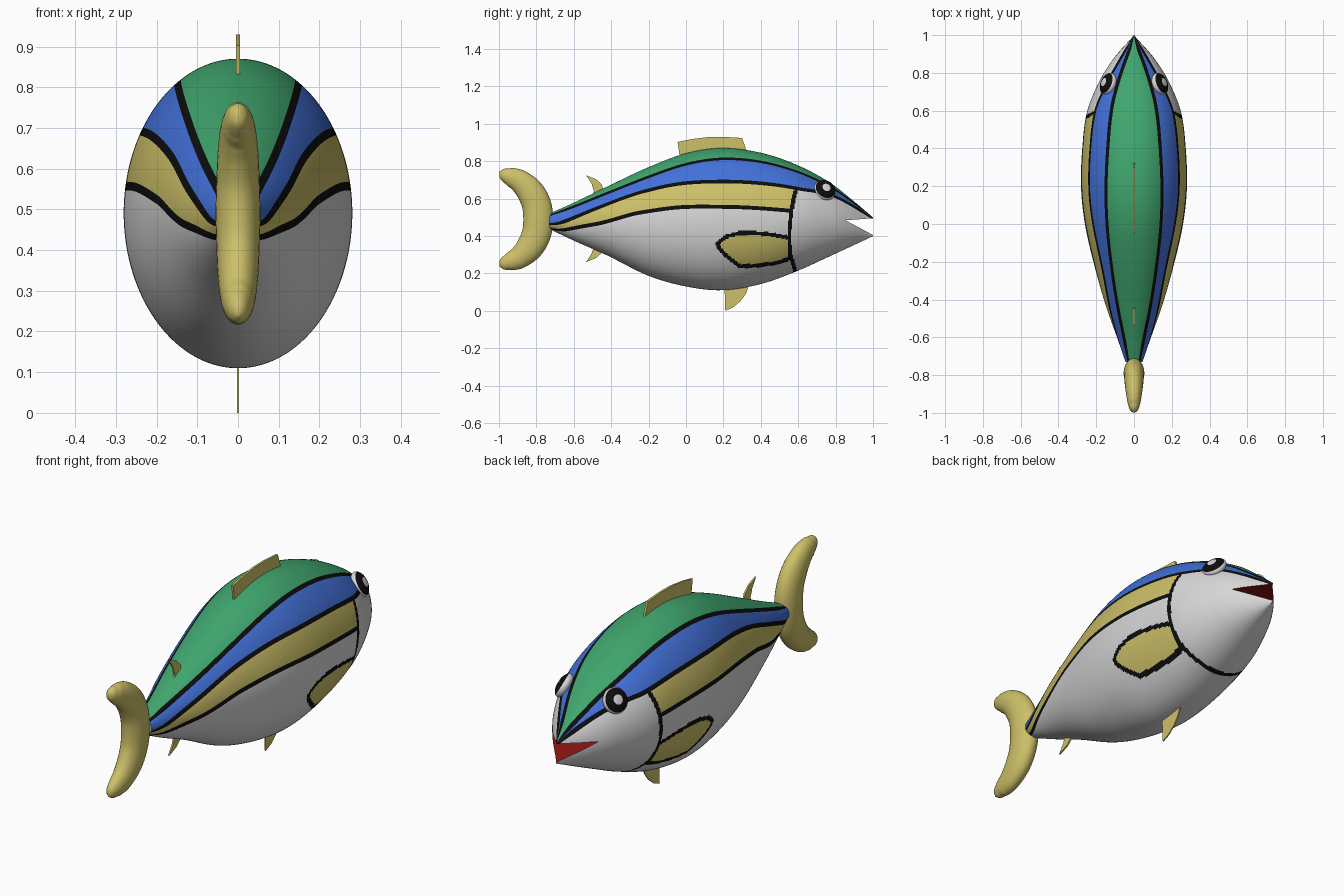
import bpy, bmesh, math
from mathutils import Vector, Matrix

if "Cube" in bpy.data.objects:
    bpy.data.objects.remove(bpy.data.objects["Cube"])

COLOURS = [("silver_white", (.68, .68, .68)), ("green", (.05, .38, .155)),
           ("blue", (.055, .165, .70)), ("yellow", (.61, .53, .14)),
           ("black", (.004, .004, .004)), ("mouth_red", (.22, .006, .006))]
WHITE, GREEN, BLUE, YELLOW, BLACK, RED = range(6)
MATS = []
for name, c in COLOURS:
    m = bpy.data.materials.new(name)
    m.diffuse_color = (*c, 1)
    m.use_nodes = True
    m.node_tree.nodes["Principled BSDF"].inputs["Base Color"].default_value = m.diffuse_color
    MATS.append(m)


def interp(table, x):
    """Smooth curve through rows (x, value, value...)."""
    n = len(table)
    x = min(max(x, table[0][0]), table[-1][0])
    i = 0
    while i < n - 2 and x > table[i + 1][0]:
        i += 1

    def slope(j, k):
        a, b = table[max(j - 1, 0)], table[min(j + 1, n - 1)]
        return (b[k] - a[k]) / (b[0] - a[0])
    p, q = table[i], table[i + 1]
    h = q[0] - p[0]
    t = (x - p[0]) / h
    return [(2*t**3 - 3*t*t + 1) * p[k] + (t**3 - 2*t*t + t) * h * slope(i, k)
            + (3*t*t - 2*t**3) * q[k] + (t**3 - t*t) * h * slope(i + 1, k)
            for k in range(1, len(p))]


def finish(name, bm, smooth=True):
    bmesh.ops.recalc_face_normals(bm, faces=bm.faces)
    me = bpy.data.meshes.new(name)
    bm.to_mesh(me)
    bm.free()
    for m in MATS:
        me.materials.append(m)
    ob = bpy.data.objects.new(name, me)
    bpy.context.collection.objects.link(ob)
    if smooth:
        smooth_by_angle(ob)
    return ob


def smooth_by_angle(ob):
    bpy.ops.object.select_all(action='DESELECT')
    ob.select_set(True)
    bpy.context.view_layer.objects.active = ob
    bpy.ops.object.shade_smooth_by_angle(angle=math.radians(35))


def loft(rings, colour):
    """Skin closed rings of points; colour(face_centre, column) gives the material."""
    bm = bmesh.new()
    vs = [[bm.verts.new(p) for p in r] for r in rings]
    n = len(vs[0])
    for a, b in zip(vs, vs[1:]):
        for j in range(n):
            k = (j + 1) % n
            f = bm.faces.new((a[j], a[k], b[k], b[j]))
            f.material_index = colour(f.calc_center_median(), j)
    for r in (vs[0], vs[-1]):
        bm.faces.new(r).material_index = colour(r[0].co, n // 2)
    return bm


def plate(name, outline, mat, half):
    """Flat prism: (y, z) outline extruded along x."""
    bm = bmesh.new()
    a, b = ([bm.verts.new((x, y, z)) for y, z in outline] for x in (-half, half))
    bm.faces.new(a)
    bm.faces.new(b)
    for i in range(len(a)):
        j = (i + 1) % len(a)
        bm.faces.new((a[i], a[j], b[j], b[i]))
    for f in bm.faces:
        f.material_index = mat
    return finish(name, bm, False)


# Body: y, top z, bottom z, half width
BODY = [(-.73, .52, .437, .045), (-.6, .578, .375, .09), (-.43, .66, .30, .15), (-.2, .768, .187, .215),
        (0, .842, .13, .26), (.19, .87, .11, .28), (.4, .845, .143, .274), (.6, .777, .215, .247),
        (.77, .685, .292, .176), (.88, .6, .343, .105), (1, .499, .399, .004)]
# Stripe angles along the body: green/blue, blue/yellow, yellow/belly
STRIPES = [(-.73, 50, -22, -62), (-.6, 53, 12, -20), (-.46, 54, 27, -4), (-.25, 55, 35, 10),
           (.19, 58, 32, 10), (.6, 61, 34, 7), (.7, 62, 38, 5), (.85, 66, 47, 3), (1, 74, 56, 0)]
GILL = [(.1, .61), (.21, .585), (.3, .56), (.4, .553), (.5, .56), (.6, .576), (.7, .605)]
SIDE_FIN = [(.17, .36), (.21, .395), (.28, .414), (.36, .417), (.46, .407), (.552, .39),
            (.555, .28), (.49, .257), (.40, .243), (.29, .237), (.22, .29), (.18, .33)]
SEGS = [14, 2, 14, 2, 14, 2, 72]
BANDS = [GREEN, BLACK, BLUE, BLACK, YELLOW, BLACK, WHITE]
LINE = .0105


def body_ring(y):
    top, bot, w = interp(BODY, y)
    c, h = (top + bot) / 2, (top - bot) / 2
    cuts = [math.pi / 2]
    for a in interp(STRIPES, y):
        a = math.radians(a)
        d = min(LINE / math.hypot(w * math.sin(a), h * math.cos(a)), .13)
        cuts += [a + d, a - d]
    cuts.append(-math.pi / 2)
    ang = [cuts[i] + (cuts[i + 1] - cuts[i]) * k / s for i, s in enumerate(SEGS) for k in range(s)]
    ang.append(-math.pi / 2)
    right = [(w * math.cos(a), y, c + h * math.sin(a)) for a in ang]
    right[0], right[-1] = (0, y, top), (0, y, bot)
    return right + [(-p[0], y, p[2]) for p in right[-2:0:-1]]


def side_fin_colour(y, z):
    inside, dist = False, 9
    for (y0, z0), (y1, z1) in zip(SIDE_FIN, SIDE_FIN[1:] + SIDE_FIN[:1]):
        if (z0 > z) != (z1 > z) and y < y0 + (z - z0) * (y1 - y0) / (z1 - z0):
            inside = not inside
        t = ((y - y0) * (y1 - y0) + (z - z0) * (z1 - z0)) / ((y1 - y0)**2 + (z1 - z0)**2)
        t = min(max(t, 0), 1)
        dist = min(dist, math.hypot(y - y0 - t * (y1 - y0), z - z0 - t * (z1 - z0)))
    return BLACK if dist < LINE else YELLOW if inside else None


COLUMN = [b for b, s in zip(range(7), SEGS) for _ in range(s)]
COLUMN += COLUMN[::-1]


def body_colour(p, col):
    band = COLUMN[col]
    if band < 4:
        return BANDS[band]
    if p.y > .5:                       # gill line and plain head
        g = interp(GILL, p.z)[0]
        if abs(p.y - g) < LINE:
            return BLACK
        if p.y > g:
            return WHITE
    if band == 6 and .15 < p.y < .58 and .21 < p.z < .44:
        fin = side_fin_colour(p.y, p.z)
        if fin is not None:
            return fin
    return BANDS[band]


N = 300
body = finish("body", loft([body_ring(-.73 + 1.73 * i / N) for i in range(N + 1)], body_colour), False)

# Open mouth: wedge cut with red inner faces
cutter = plate("mouth_cutter", [(.853, .484), (1.05, .4985), (1.05, .378)], RED, .4)
cutter.hide_render = True
mod = body.modifiers.new("mouth", 'BOOLEAN')
mod.operation, mod.solver, mod.object = 'DIFFERENCE', 'EXACT', cutter
bpy.context.view_layer.objects.active = body
bpy.ops.object.modifier_apply(modifier="mouth")
bpy.data.objects.remove(cutter)
smooth_by_angle(body)

# Tail: crescent swept along a curve; step, y, z, in-plane radius, x radius
half = [(0, -.79, .49, .08, .055), (1, -.80, .57, .078, .053), (2, -.835, .64, .073, .05),
        (3, -.885, .69, .062, .044), (4, -.93, .713, .052, .037), (5, -.96, .724, .040, .030),
        (5.6, -.985, .736, .026, .019), (6, -.997, .742, .002, .002)]
path = [(-s, y, .98 - z, r, x) for s, y, z, r, x in half[:0:-1]] + half
rings = []
for i in range(73):
    s = -6 + i / 6
    y, z, r, rx = interp(path, s)
    a, b = interp(path, s - .05), interp(path, s + .05)
    d = Vector((b[0] - a[0], b[1] - a[1])).normalized()
    rings.append([(rx * math.cos(t), y + d.y * r * math.sin(t), z - d.x * r * math.sin(t))
                  for t in (k * math.tau / 28 for k in range(28))])
finish("tail_fin", loft(rings, lambda p, c: YELLOW))

# Thin centre fins
plate("front_dorsal_fin", [(-.03, .80), (-.045, .903), (.03, .918), (.12, .929), (.2, .93), (.30, .924),
                           (.322, .86), (.31, .80)], YELLOW, .005)
rear = [(-.535, .725), (-.48, .703), (-.45, .675), (-.43, .61), (-.51, .59), (-.492, .64), (-.505, .68)]
plate("rear_dorsal_fin", rear, YELLOW, .004)
plate("anal_fin", [(y, .985 - z) for y, z in rear], YELLOW, .004)
plate("belly_fin", [(.205, .16), (.21, 0), (.25, .017), (.29, .05), (.32, .09), (.345, .16)], YELLOW, .003)

# Eyes: flattened balls with white rim, black ring and white pupil
for side, label in ((1, "right_eye"), (-1, "left_eye")):
    bm = bmesh.new()
    bmesh.ops.create_uvsphere(bm, u_segments=32, v_segments=24, radius=1)
    for f in bm.faces:
        h = f.calc_center_median().z
        f.material_index = WHITE if h > .92 or h < .383 else BLACK
    rot = Vector((.8 * side, .33, .5)).to_track_quat('Z', 'Y').to_matrix().to_4x4()
    bm.transform(Matrix.Translation((.137 * side, .742, .645)) @ rot @ Matrix.Diagonal((.06, .06, .032, 1)))
    finish(label, bm)
